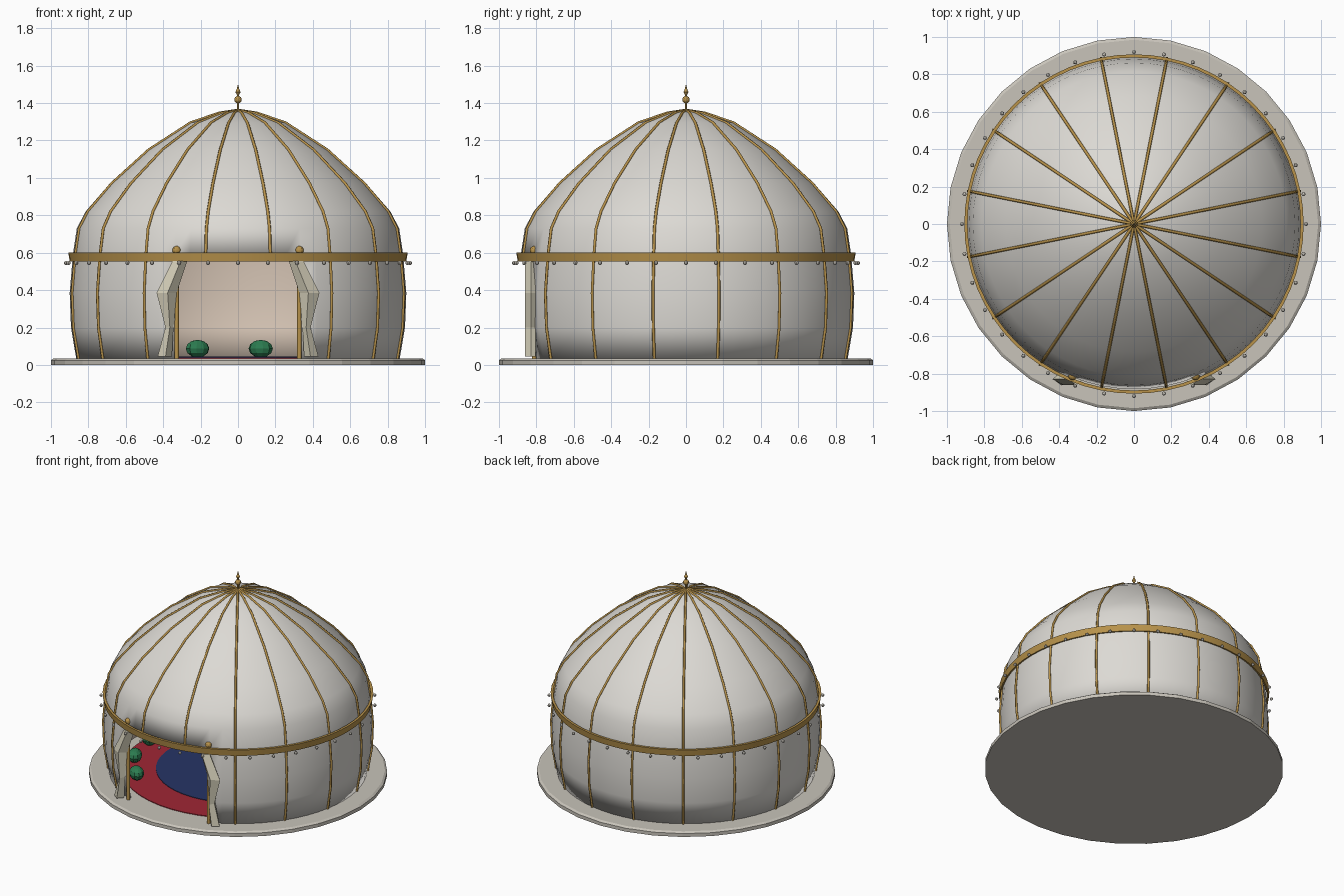
import bpy, bmesh, math
from math import sin, cos, radians, pi

if "Cube" in bpy.data.objects:
    bpy.data.objects.remove(bpy.data.objects["Cube"])


def mat(name, r, g, b):
    m = bpy.data.materials.new(name)
    m.diffuse_color = (r, g, b, 1)
    m.use_nodes = True
    m.node_tree.nodes["Principled BSDF"].inputs["Base Color"].default_value = m.diffuse_color
    return m


CLOTH = mat("cloth", .72, .70, .66)
LINER = mat("liner", .70, .58, .48)
GOLD = mat("gold", .48, .29, .07)
STONE = mat("stone", .58, .55, .49)
RED = mat("red", .35, .02, .035)
BLUE = mat("blue", .02, .035, .13)
GREEN = mat("green", .025, .2, .08)
DRAPE = mat("drape", .68, .64, .50)


def finish(bm, name, *mats, smooth=None):
    me = bpy.data.meshes.new(name)
    bm.normal_update()
    bm.to_mesh(me)
    bm.free()
    ob = bpy.data.objects.new(name, me)
    bpy.context.collection.objects.link(ob)
    for m in mats:
        me.materials.append(m)
    if smooth:
        bpy.context.view_layer.objects.active = ob
        ob.select_set(True)
        bpy.ops.object.shade_smooth_by_angle(angle=radians(smooth))
        ob.select_set(False)
    return ob


def lathe(name, profile, n, m, smooth=None, keep=lambda row, ang: True, at=(0, 0), closed=False):
    """Revolve (radius, z) points; keep() can leave faces out."""
    bm = bmesh.new()
    rings = [[bm.verts.new((at[0] + r * cos(2 * pi * i / n), at[1] + r * sin(2 * pi * i / n), z))
              for i in range(n)] for r, z in profile]
    rows = len(rings) if closed else len(rings) - 1
    for j in range(rows):
        a, b = rings[j], rings[(j + 1) % len(rings)]
        for i in range(n):
            if keep(j, 360 * (i + .5) / n):
                k = (i + 1) % n
                bm.faces.new((a[i], a[k], b[k], b[i]))
    bmesh.ops.remove_doubles(bm, verts=bm.verts, dist=1e-5)
    loose = [v for v in bm.verts if not v.link_faces]
    bmesh.ops.delete(bm, geom=loose, context='VERTS')
    return finish(bm, name, m, smooth=smooth)


def ball(name, loc, size, m, rot=0, u=10, v=6):
    bm = bmesh.new()
    bmesh.ops.create_uvsphere(bm, u_segments=u, v_segments=v, radius=1)
    ob = finish(bm, name, m)
    ob.location, ob.scale, ob.rotation_euler.z = loc, size, rot
    return ob


# Round plinth and carpet
lathe("base_plinth", [(0, 0), (1, 0), (1, .025), (.985, .035), (0, .035)], 32, STONE)
lathe("carpet_border", [(.78, .034), (.78, .04), (0, .04)], 48, RED)
lathe("carpet_centre", [(.55, .039), (.55, .044), (0, .044)], 48, BLUE)

# Domed tent with doorway at the front, lined inside
DOME = [(.865, .035), (.893, .2), (.9, .385), (.883, .59), (.862, .73), (.815, .82),
        (.685, .97), (.483, 1.15), (.255, 1.295), (.1, 1.347), (0, 1.363)]
dome = lathe("tent_dome", DOME, 64, CLOTH, smooth=40,
             keep=lambda row, a: row > 2 or abs(a - 270) > 22.5)
dome.data.materials.append(LINER)
sol = dome.modifiers.new("thickness", 'SOLIDIFY')
sol.thickness, sol.offset, sol.material_offset = .015, -1, 1

# Sixteen ribs, the two above the doorway stopping at the band
cu = bpy.data.curves.new("dome_ribs", 'CURVE')
cu.dimensions, cu.bevel_depth, cu.bevel_resolution = '3D', .008, 1
cu.use_fill_caps = True
for k in range(16):
    a = 11.25 + 22.5 * k
    pts = DOME[3:] if abs(a - 270) < 20 else DOME
    sp = cu.splines.new('POLY')
    sp.points.add(len(pts) - 1)
    for p, (r, z) in zip(sp.points, pts):
        r += .004 if r else 0
        p.co = (r * cos(radians(a)), r * sin(radians(a)), z, 1)
ribs = bpy.data.objects.new("dome_ribs", cu)
bpy.context.collection.objects.link(ribs)
cu.materials.append(GOLD)

# Gold band with hanging beads
lathe("eave_band", [(.89, .553), (.9, .553), (.907, .6), (.89, .6)], 64, GOLD, smooth=30, closed=True)
for k in range(36):
    a = radians(10 * k)
    ball("band_bead", (.92 * cos(a), .92 * sin(a), .545), (.011,) * 3, STONE, u=8, v=6)

# Roof finial
lathe("finial_spike", [(0, 1.355), (.006, 1.355), (.006, 1.445), (.014, 1.458), (.006, 1.478), (0, 1.502)], 10, GOLD)
ball("finial_ball", (0, 0, 1.418), (.02,) * 3, GOLD, u=12, v=8)

# Door posts with knobs, and tied-back folded curtains
FOLDS = [(.045, .353, .43), (.2, .345, .388), (.385, .328, .435), (.555, .272, .35)]
for s in (-1, 1):
    lathe("door_post", [(0, .035), (.012, .035), (.012, .6), (0, .6)], 10, GOLD, at=(s * .328, -.812), smooth=40)
    ball("post_knob", (s * .328, -.812, .613), (.023,) * 3, GOLD, u=12, v=8)
    bm = bmesh.new()
    rings = []
    for z, x0, x1 in FOLDS:
        w = x1 - x0
        section = [(x0, -.825), (x0 + .45 * w, -.862), (x1, -.83), (x0 + .75 * w, -.805), (x0 + .3 * w, -.8)]
        rings.append([bm.verts.new((s * x, y, z)) for x, y in section])
    for a, b in zip(rings, rings[1:]):
        for i in range(5):
            k = (i + 1) % 5
            bm.faces.new((a[i], a[k], b[k], b[i]))
    bm.faces.new(rings[0])
    bm.faces.new(rings[-1])
    bmesh.ops.recalc_face_normals(bm, faces=bm.faces)
    finish(bm, "door_curtain", DRAPE)

# Cushions around the carpet
for a in (-20, 5, 30, 55, 80, 108, 133, 157, 182, 206, 229):
    t = radians(a)
    ball("floor_cushion", (.7 * cos(t), .7 * sin(t), .087), (.05, .066, .047), GREEN, rot=t)
